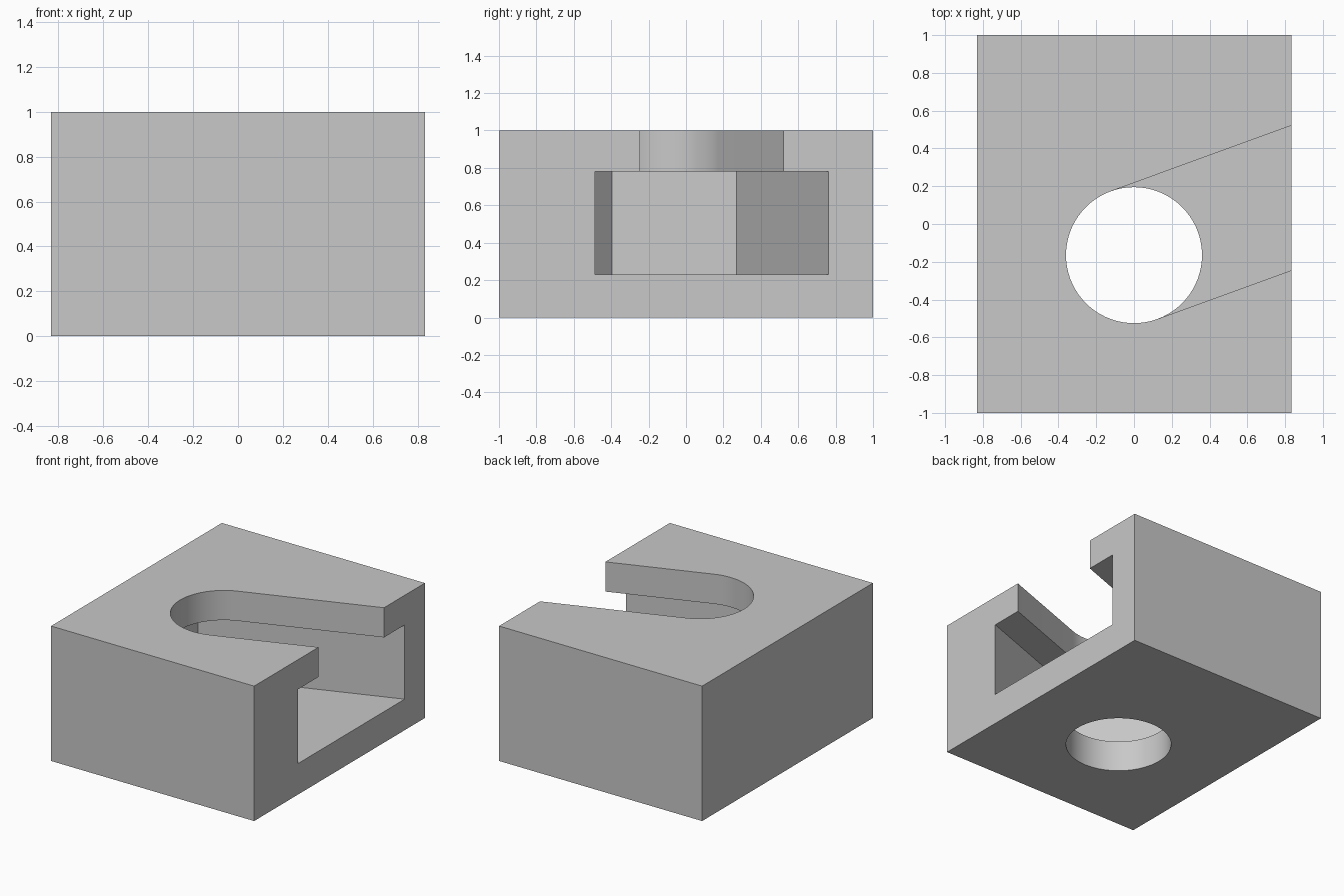
import bpy, bmesh, math
from mathutils import Matrix

if "Cube" in bpy.data.objects:
    bpy.data.objects.remove(bpy.data.objects["Cube"], do_unlink=True)

WIDTH, DEPTH, HEIGHT = 1.665, 2.0, 1.0
RADIUS = 0.36                  # bolt hole and neck slot
HEX_HALF = 0.587               # half the width across the flats
POCKET_Z = (0.23, 0.78)
REACH = 2.0                    # cutters run out past the open side
PLACE = Matrix.Translation((0, -0.165, 0)) @ Matrix.Rotation(math.radians(20), 4, "Z")

grey = bpy.data.materials.new("light grey")
grey.use_nodes = True
colour = (0.58, 0.58, 0.58, 1)
grey.diffuse_color = colour
grey.node_tree.nodes["Principled BSDF"].inputs["Base Color"].default_value = colour


def prism(name, outline, z0, z1, place=Matrix()):
    """Extrude a counter-clockwise outline from z0 to z1."""
    bm = bmesh.new()
    face = bm.faces.new([bm.verts.new((x, y, z0)) for x, y in outline])
    top = bmesh.ops.extrude_face_region(bm, geom=[face])["geom"]
    bmesh.ops.translate(bm, vec=(0, 0, z1 - z0),
                        verts=[v for v in top if isinstance(v, bmesh.types.BMVert)])
    bmesh.ops.recalc_face_normals(bm, faces=bm.faces)
    bm.transform(place)
    mesh = bpy.data.meshes.new(name)
    bm.to_mesh(mesh)
    bm.free()
    mesh.materials.append(grey)
    obj = bpy.data.objects.new(name, mesh)
    bpy.context.collection.objects.link(obj)
    return obj


def arc(radius, start, end, steps):
    angles = [math.radians(start + (end - start) * i / steps) for i in range(steps + 1)]
    return [(radius * math.cos(a), radius * math.sin(a)) for a in angles]


# Solid block
w, d = WIDTH / 2, DEPTH / 2
block = prism("slotted_block", [(-w, -d), (w, -d), (w, d), (-w, d)], 0, HEIGHT)

# Angled T-slot: round hole, pocket with half-hexagon end, neck with round end
hex_end = arc(HEX_HALF / math.cos(math.radians(30)), 120, 240, 2)
hole = arc(RADIUS, 0, 360, 72)[:-1]
pocket = hex_end + [(REACH, -HEX_HALF), (REACH, HEX_HALF)]
neck = arc(RADIUS, 90, 270, 36) + [(REACH, -RADIUS), (REACH, RADIUS)]
cutters = [
    prism("bolt_hole_cutter", hole, -0.2, 0.4, PLACE),
    prism("head_pocket_cutter", pocket, *POCKET_Z, PLACE),
    prism("neck_slot_cutter", neck, 0.5, HEIGHT + 0.2, PLACE),
]

bpy.ops.object.select_all(action="DESELECT")
block.select_set(True)
bpy.context.view_layer.objects.active = block
for cutter in cutters:
    cutter.hide_render = True
    cut = block.modifiers.new(cutter.name, "BOOLEAN")
    cut.operation = "DIFFERENCE"
    cut.solver = "EXACT"
    cut.object = cutter
    bpy.ops.object.modifier_apply(modifier=cut.name)
    bpy.data.objects.remove(cutter, do_unlink=True)

bpy.ops.object.shade_smooth_by_angle(angle=math.radians(20))
